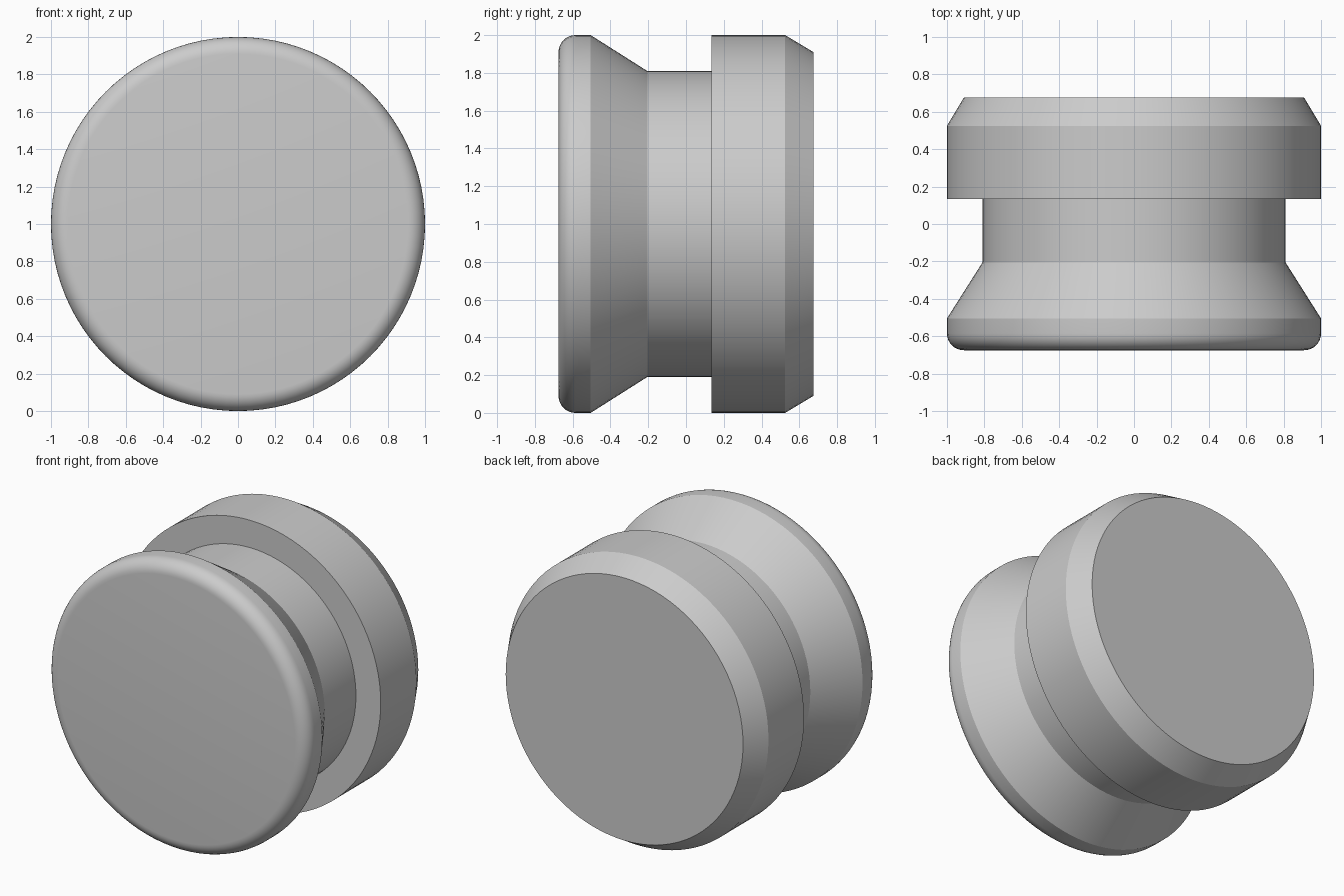
import bpy, bmesh, math
from mathutils import Matrix, Vector

cube = bpy.data.objects.get("Cube")
if cube:
    bpy.data.objects.remove(cube, do_unlink=True)

SIDES = 96
FILLET = 0.09
FRONT, BACK = -0.675, 0.675

grey = bpy.data.materials.new("plain grey")
grey.use_nodes = True
colour = (0.6, 0.6, 0.6, 1)
grey.diffuse_color = colour
grey.node_tree.nodes["Principled BSDF"].inputs["Base Color"].default_value = colour

# Profile as (radius, y): rounded front rim, tapered waist, chamfered collar
profile = []
for i in range(9):
    a = math.pi / 2 * i / 8
    profile.append((1 - FILLET + FILLET * math.sin(a),
                    FRONT + FILLET - FILLET * math.cos(a)))
profile += [(1, -0.505), (0.81, -0.205), (0.81, 0.135),
            (1, 0.135), (1, 0.525), (0.91, BACK)]

# Revolve the profile around the front-to-back axis
bm = bmesh.new()
rings = []
for r, y in profile:
    ring = []
    for k in range(SIDES):
        t = 2 * math.pi * k / SIDES
        ring.append(bm.verts.new((r * math.cos(t), y, 1 + r * math.sin(t))))
    rings.append(ring)
for a, b in zip(rings, rings[1:]):
    for k in range(SIDES):
        n = (k + 1) % SIDES
        bm.faces.new((a[k], a[n], b[n], b[k]))

# Flat end discs
bm.faces.new(rings[0])
bm.faces.new(rings[-1])
bmesh.ops.recalc_face_normals(bm, faces=bm.faces)

mesh = bpy.data.meshes.new("knob_body")
bm.to_mesh(mesh)
bm.free()
mesh.materials.append(grey)
knob = bpy.data.objects.new("knob_body", mesh)
bpy.context.collection.objects.link(knob)

# Smooth round surfaces with crisp edges between bands
bpy.ops.object.select_all(action='DESELECT')
knob.select_set(True)
bpy.context.view_layer.objects.active = knob
bpy.ops.object.shade_smooth_by_angle(angle=math.radians(25))
